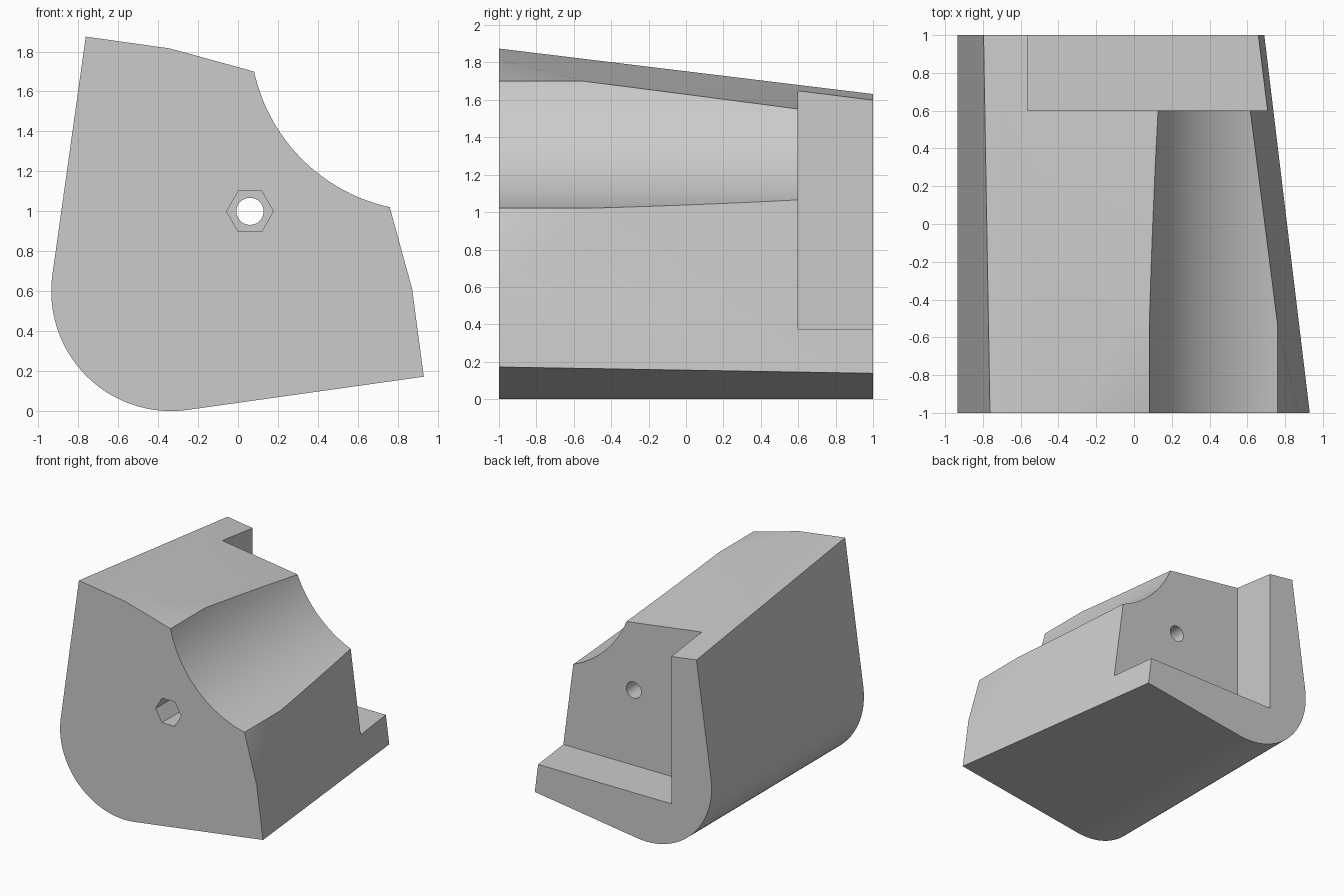
import bpy, bmesh
from math import sin, cos, radians
from mathutils import Vector, Matrix

if "Cube" in bpy.data.objects:
    bpy.data.objects.remove(bpy.data.objects["Cube"], do_unlink=True)

grey = bpy.data.materials.new("plain grey")
grey.use_nodes = True
colour = (0.6, 0.6, 0.6, 1)
grey.diffuse_color = colour
grey.node_tree.nodes["Principled BSDF"].inputs["Base Color"].default_value = colour


def make_object(name, bm):
    bmesh.ops.recalc_face_normals(bm, faces=bm.faces)
    mesh = bpy.data.meshes.new(name)
    bm.to_mesh(mesh)
    bm.free()
    mesh.materials.append(grey)
    obj = bpy.data.objects.new(name, mesh)
    bpy.context.collection.objects.link(obj)
    return obj


def prism(profile, y0, y1):
    """Extrude an x-z outline along y."""
    bm = bmesh.new()
    face = bm.faces.new([bm.verts.new((x, y0, z)) for x, z in profile])
    moved = bmesh.ops.extrude_face_region(bm, geom=[face])["geom"]
    verts = [v for v in moved if isinstance(v, bmesh.types.BMVert)]
    bmesh.ops.translate(bm, verts=verts, vec=(0, y1 - y0, 0))
    return bm


def circle(cx, cz, radius, count):
    return [(cx + radius * cos(radians(360 * i / count)),
             cz + radius * sin(radians(360 * i / count))) for i in range(count)]


def slice_off(bm, point, normal):
    """Remove everything on the normal's side of a plane and cap the cut."""
    geom = bm.verts[:] + bm.edges[:] + bm.faces[:]
    cut = bmesh.ops.bisect_plane(bm, geom=geom, plane_co=point, plane_no=normal,
                                 clear_outer=True, dist=1e-5)
    edges = [e for e in cut["geom_cut"] if isinstance(e, bmesh.types.BMEdge)]
    bmesh.ops.contextual_create(bm, geom=edges)


def carve(target, name, bm):
    cutter = make_object(name, bm)
    cutter.hide_render = True
    mod = target.modifiers.new(name, "BOOLEAN")
    mod.operation, mod.solver, mod.object = "DIFFERENCE", "EXACT", cutter
    bpy.context.view_layer.objects.active = target
    bpy.ops.object.modifier_apply(modifier=name)
    bpy.data.objects.remove(cutter, do_unlink=True)


# Body outline: rounded lower corner with oversized top and right sides
draft = 8
slope = sin(radians(draft)) / cos(radians(draft))
arc = [radians(180 - draft + (90 + 2 * draft) * i / 40) for i in range(41)]
outline = [(-0.335 + 0.6 * cos(a), 0.6 + 0.6 * sin(a)) for a in arc]
outline += [(1.3, 0.006 + 1.5515 * slope), (1.3, 2.2), (-0.93 + 1.517 * slope, 2.2)]
bm = prism(outline, -1, 1)

# Sloping top and right side, then the small relief facets at the front
slice_off(bm, (-0.765, -1, 1.875), (0.1405, 0.124, 1))
slice_off(bm, (0.93, -1, 0.175), (1, 0.1225, 0.133))
slice_off(bm, (0.08, -1, 1.70), (0.274, 0, 1))
slice_off(bm, (0.76, -1, 1.02), (1, 0, 0.274))
body = make_object("wedge_body", bm)

# Concave channel, rear step, bolt hole and hexagonal nut pocket
carve(body, "channel_cutter", prism(circle(0.95, 1.89, 0.89, 128), -1.2, 1.2))
step = [(-0.565, 0.375), (1.5, 0.375), (1.5, 2.3), (-0.565, 2.3)]
carve(body, "step_cutter", prism(step, 0.6, 1.2))
carve(body, "bolt_cutter", prism(circle(0.06, 1.0, 0.068, 32), -1.2, 1.2))
carve(body, "nut_cutter", prism(circle(0.06, 1.0, 0.117, 6), -1.2, -0.4))

bpy.ops.object.select_all(action="DESELECT")
body.select_set(True)
bpy.context.view_layer.objects.active = body
bpy.ops.object.shade_smooth_by_angle(angle=radians(20))
